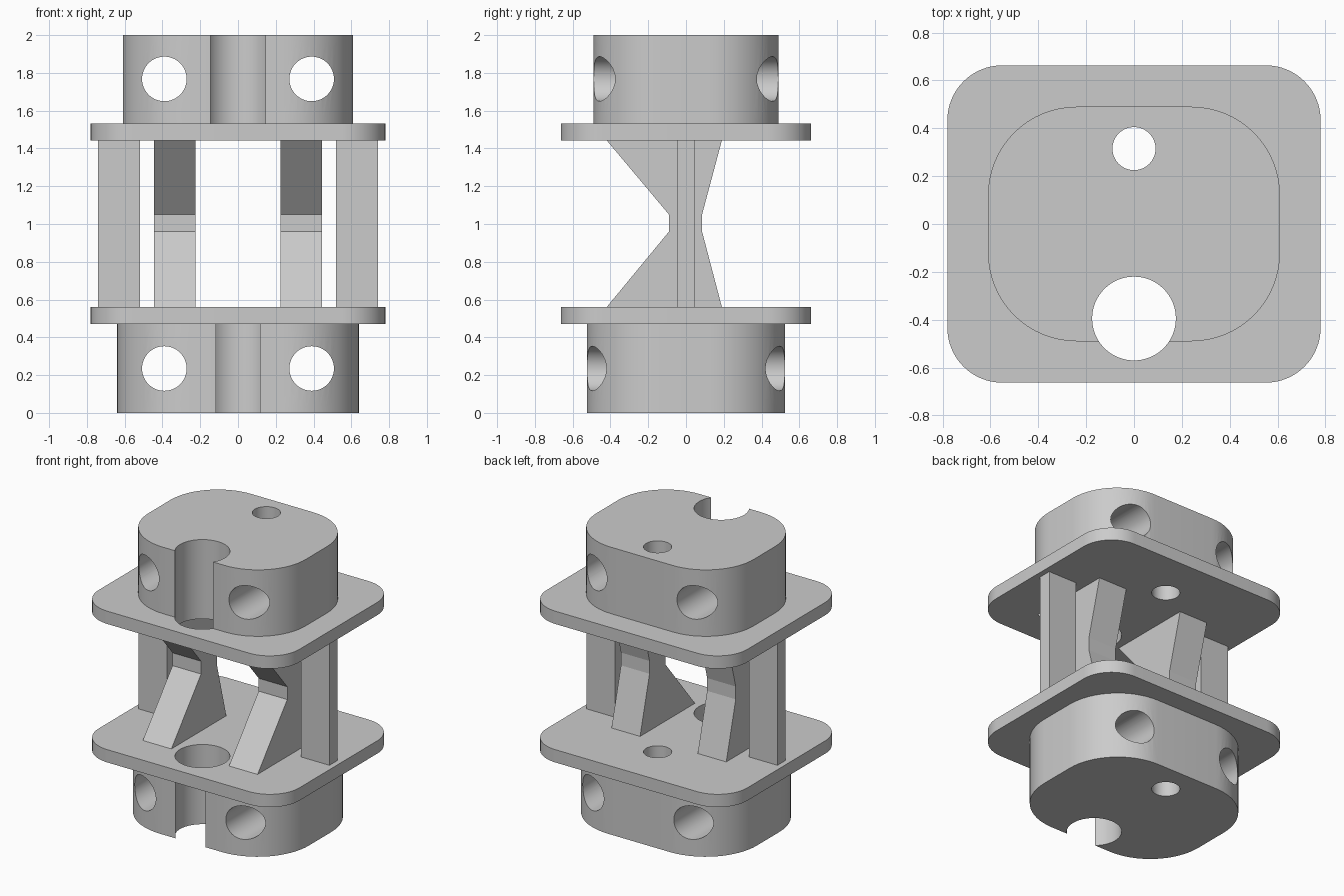
import bpy, bmesh
from math import pi, sin, cos, radians
from mathutils import Matrix, Vector

cube = bpy.data.objects.get("Cube")
if cube:
    bpy.data.objects.remove(cube, do_unlink=True)

grey = bpy.data.materials.new("plain grey")
grey.use_nodes = True
colour = (0.6, 0.6, 0.6, 1)
grey.diffuse_color = colour
grey.node_tree.nodes["Principled BSDF"].inputs["Base Color"].default_value = colour


def prism(name, points, sweep):
    """Extrude a closed outline of 3D points along the sweep vector."""
    bm = bmesh.new()
    base = bm.faces.new([bm.verts.new(p) for p in points])
    new = bmesh.ops.extrude_face_region(bm, geom=[base], use_keep_orig=True)
    bmesh.ops.translate(bm, vec=Vector(sweep),
                        verts=[g for g in new["geom"] if isinstance(g, bmesh.types.BMVert)])
    bmesh.ops.recalc_face_normals(bm, faces=bm.faces[:])
    mesh = bpy.data.meshes.new(name)
    bm.to_mesh(mesh)
    bm.free()
    mesh.materials.append(grey)
    obj = bpy.data.objects.new(name, mesh)
    bpy.context.collection.objects.link(obj)
    return obj


def rounded_outline(hx, hy, r, z, steps=16):
    """Rounded rectangle, corner by corner."""
    pts = []
    for i, (sx, sy) in enumerate([(1, 1), (-1, 1), (-1, -1), (1, -1)]):
        for k in range(steps + 1):
            a = (i + k / steps) * pi / 2
            pts.append((sx * (hx - r) + r * cos(a), sy * (hy - r) + r * sin(a), z))
    return pts


def drill(name, centre, r, along_y=False, sides=64):
    """Long cylinder used to cut a hole."""
    bm = bmesh.new()
    turn = Matrix.Rotation(pi / 2, 4, 'X') if along_y else Matrix()
    bmesh.ops.create_cone(bm, cap_ends=True, segments=sides, radius1=r, radius2=r,
                          depth=5, matrix=Matrix.Translation(centre) @ turn)
    mesh = bpy.data.meshes.new(name)
    bm.to_mesh(mesh)
    bm.free()
    mesh.materials.append(grey)
    obj = bpy.data.objects.new(name, mesh)
    obj.hide_render = True
    bpy.context.collection.objects.link(obj)
    return obj


def activate(obj):
    bpy.ops.object.select_all(action='DESELECT')
    obj.select_set(True)
    bpy.context.view_layer.objects.active = obj


def cut(obj, cutters):
    activate(obj)
    for c in cutters:
        mod = obj.modifiers.new("hole", 'BOOLEAN')
        mod.operation, mod.solver, mod.object = 'DIFFERENCE', 'EXACT', c
        bpy.ops.object.modifier_apply(modifier=mod.name)
    bpy.ops.object.shade_smooth_by_angle(angle=radians(30))


# Vertical bores through the whole stack
bores = [drill("small_bore", (0, 0.315, 1), 0.09),
         drill("large_bore", (0, -0.395, 1), 0.175)]
cutters = list(bores)

# End blocks with paired cross holes, and the flange plates
for side, hx, hy, r, z0, z1, hole_z in (
        ("lower", 0.64, 0.525, 0.4, 0, 0.47, 0.235),
        ("upper", 0.61, 0.49, 0.37, 1.533, 2, 1.768)):
    block = prism(side + "_block", rounded_outline(hx, hy, r, z0), (0, 0, z1 - z0))
    cross = [drill("cross_hole", (s * 0.39, 0, hole_z), 0.118, True) for s in (-1, 1)]
    cut(block, bores + cross)
    cutters += cross
for side, z in (("lower", 0.47), ("upper", 1.443)):
    plate = prism(side + "_plate", rounded_outline(0.78, 0.663, 0.23, z), (0, 0, 0.09))
    cut(plate, bores)

# Waisted struts and flat outer posts, on both sides
waisted = [(-0.42, 0.56), (-0.09, 0.96), (-0.09, 1.05), (-0.42, 1.443),
           (0.19, 1.443), (0.085, 1.05), (0.085, 0.96), (0.19, 0.56)]
flat = [(-0.045, 0.56), (-0.045, 1.443), (0.045, 1.443), (0.045, 0.56)]
for side, s in (("left", 1), ("right", -1)):
    for part, outline, x in (("strut", waisted, 0.224), ("post", flat, 0.52)):
        prism(side + "_" + part, [(s * x, y, z) for y, z in outline], (s * 0.222, 0, 0))

for c in cutters:
    bpy.data.objects.remove(c, do_unlink=True)
